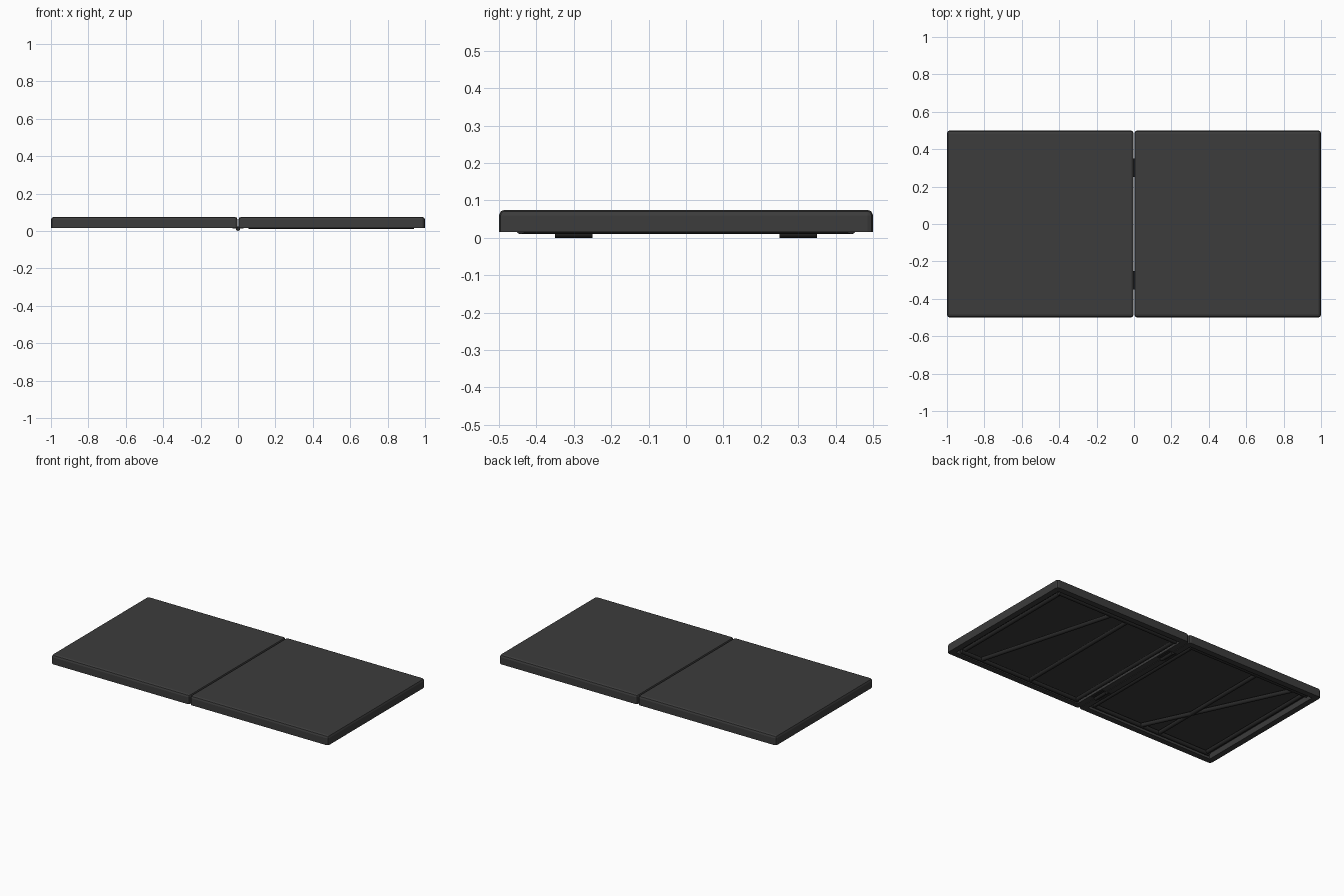
import bpy, bmesh, math
from mathutils import Vector

if "Cube" in bpy.data.objects:
    bpy.data.objects.remove(bpy.data.objects["Cube"])


def material(name, v):
    m = bpy.data.materials.new(name)
    m.diffuse_color = (v, v, v, 1)
    m.use_nodes = True
    m.node_tree.nodes["Principled BSDF"].inputs["Base Color"].default_value = m.diffuse_color
    return m


PLASTIC = material("dark_plastic", 0.045)
METAL = material("black_metal", 0.02)


def finish(name, bm, mat):
    bmesh.ops.recalc_face_normals(bm, faces=bm.faces)
    me = bpy.data.meshes.new(name)
    bm.to_mesh(me)
    bm.free()
    me.materials.append(mat)
    ob = bpy.data.objects.new(name, me)
    bpy.context.collection.objects.link(ob)
    return ob


def panel(name, side):
    """Half of the table top: bevelled slab, hollowed from below."""
    bm = bmesh.new()
    bmesh.ops.create_cube(bm, size=1)
    for v in bm.verts:
        v.co = Vector((v.co.x * 0.998 + side * 0.501, v.co.y, v.co.z * 0.06 + 0.045))
    edges = [e for e in bm.edges if max(v.co.z for v in e.verts) > 0.07]
    bmesh.ops.bevel(bm, geom=edges, offset=0.015, segments=2, profile=0.5,
                    affect='EDGES', clamp_overlap=True)
    bm.faces.ensure_lookup_table()
    base = min(bm.faces, key=lambda f: f.calc_center_median().z)
    bmesh.ops.inset_region(bm, faces=[base], thickness=0.038)
    for v in base.verts:
        v.co.z = 0.015
    cavity = bmesh.ops.extrude_discrete_faces(bm, faces=[base])["faces"][0]
    bmesh.ops.translate(bm, verts=cavity.verts, vec=(0, 0, 0.037))
    return finish(name, bm, PLASTIC)


def tube(name, a, b, r=0.014, sides=12):
    """Straight steel tube between two points."""
    a, b = Vector(a), Vector(b)
    d = b - a
    bm = bmesh.new()
    bmesh.ops.create_cone(bm, cap_ends=True, segments=sides, radius1=r,
                          radius2=r, depth=d.length)
    ob = finish(name, bm, METAL)
    ob.rotation_mode = 'QUATERNION'
    ob.rotation_quaternion = d.to_track_quat('Z', 'Y')
    ob.location = (a + b) / 2
    for p in ob.data.polygons:
        p.use_smooth = len(p.vertices) == 4
    return ob


def block(name, loc, size, mat):
    bm = bmesh.new()
    bmesh.ops.create_cube(bm, size=1)
    for v in bm.verts:
        v.co = Vector(c * s for c, s in zip(v.co, size)) + Vector(loc)
    return finish(name, bm, mat)


# Table top halves
panel("left_panel", -1)
panel("right_panel", 1)

# Folded leg frames: two long legs, a foot bar and a pivot bar per half
for label, s, z in (("left", -1, 0.031), ("right", 1, 0.023)):
    for y in (-0.442, 0.442):
        tube(label + "_leg", (s * 0.055, y, z), (s * 0.94, y, z), 0.013)
    tube(label + "_foot_bar", (s * 0.066, -0.44, z), (s * 0.066, 0.44, z), 0.013)
    tube(label + "_pivot_bar", (s * 0.92, -0.455, 0.035), (s * 0.92, 0.455, 0.035), 0.013)

# Cross bars and slanted braces
tube("right_cross_bar", (0.42, -0.445, 0.023), (0.42, 0.445, 0.023), 0.013)
tube("right_brace", (0.79, -0.445, 0.023), (0.54, 0.445, 0.023), 0.013)
tube("left_cross_bar", (-0.56, -0.445, 0.031), (-0.56, 0.445, 0.031), 0.013)
tube("left_brace", (-0.42, -0.445, 0.031), (-0.84, 0.445, 0.031), 0.013)

# Hinges on the fold line
for y in (-0.3, 0.3):
    tube("hinge_barrel", (0, y - 0.05, 0.012), (0, y + 0.05, 0.012), 0.012)
    block("hinge_plate", (0, y, 0.014), (0.06, 0.1, 0.004), METAL)
